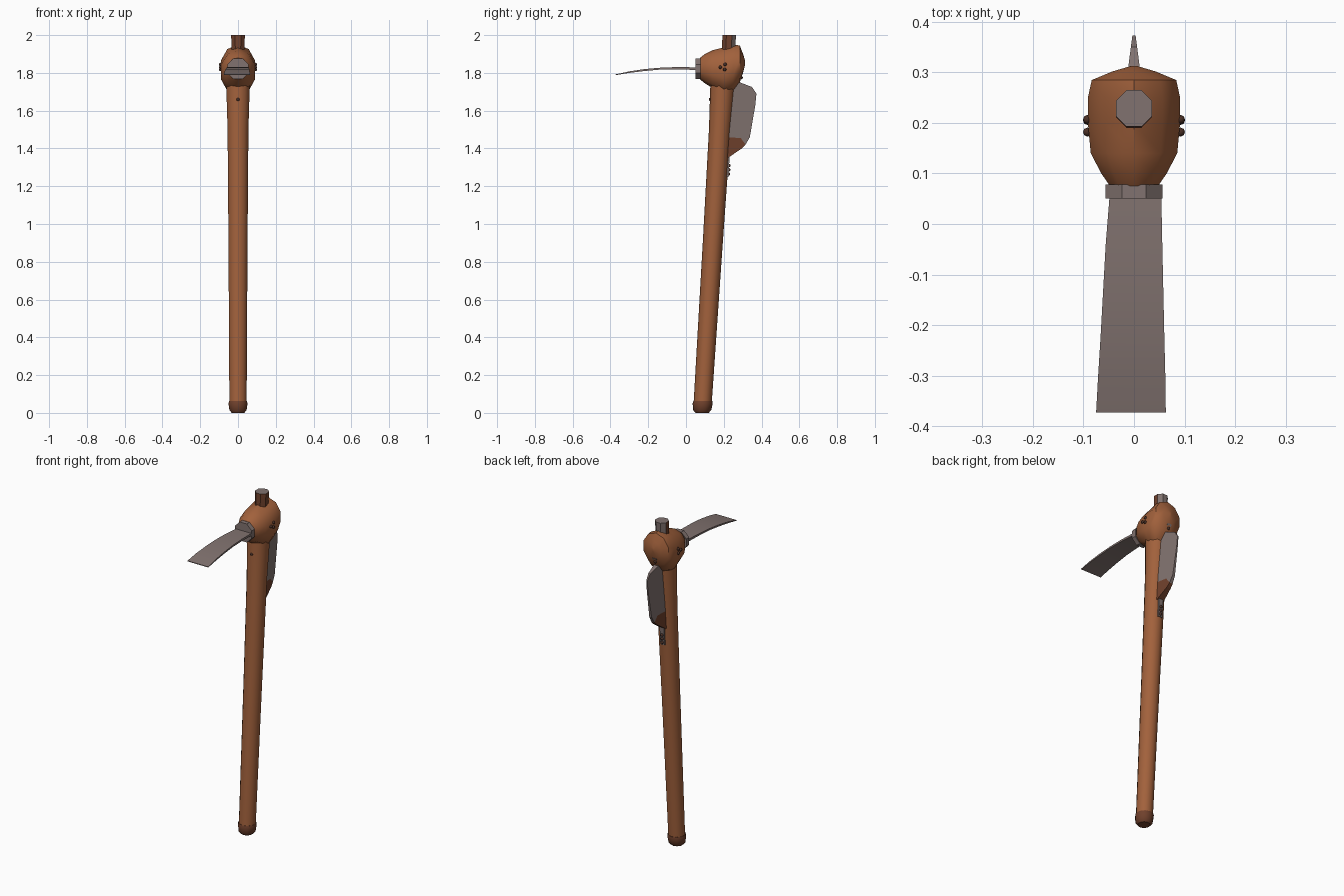
import bpy, bmesh, math
from mathutils import Vector

if "Cube" in bpy.data.objects:
    bpy.data.objects.remove(bpy.data.objects["Cube"])


def material(name, rgb):
    m = bpy.data.materials.new(name)
    m.diffuse_color = (*rgb, 1)
    m.use_nodes = True
    m.node_tree.nodes["Principled BSDF"].inputs["Base Color"].default_value = m.diffuse_color
    return m


WOOD = material("wood brown", (0.36, 0.12, 0.045))
DARK = material("dark wood", (0.16, 0.052, 0.025))
STEEL = material("dull steel", (0.22, 0.17, 0.16))
RIVET = material("rivet brown", (0.07, 0.03, 0.02))


def finish(name, bm, *mats, smooth=None):
    bmesh.ops.recalc_face_normals(bm, faces=bm.faces[:])
    me = bpy.data.meshes.new(name)
    bm.to_mesh(me)
    bm.free()
    ob = bpy.data.objects.new(name, me)
    bpy.context.collection.objects.link(ob)
    for m in mats:
        me.materials.append(m)
    if smooth:
        bpy.ops.object.select_all(action='DESELECT')
        ob.select_set(True)
        bpy.context.view_layer.objects.active = ob
        bpy.ops.object.shade_smooth_by_angle(angle=math.radians(smooth))
    return ob


def loft(rings):
    """Join closed rings of points and cap both ends."""
    bm = bmesh.new()
    vs = [[bm.verts.new(p) for p in r] for r in rings]
    n = len(vs[0])
    for a, b in zip(vs, vs[1:]):
        for i in range(n):
            bm.faces.new((a[i], a[(i + 1) % n], b[(i + 1) % n], b[i]))
    bm.faces.new(vs[0])
    bm.faces.new(vs[-1])
    return bm


def angles(n):
    return [2 * math.pi * (i + 0.5) / n for i in range(n)]


def ring_z(y, z, r, n=10):
    return [(r * math.cos(a), y + r * math.sin(a), z) for a in angles(n)]


def ring_y(y, z0, z1, rx, n=10):
    c, h = (z0 + z1) / 2, (z1 - z0) / 2
    return [(rx * math.cos(a), y, c + h * math.sin(a)) for a in angles(n)]


def axis(z):
    return 0.085 + 0.063 * z


# Leaning handle with a dark end cap
finish("handle", loft([ring_z(axis(z), z, r) for z, r in
                       ((0.05, 0.048), (0.9, 0.053), (1.5, 0.058), (1.72, 0.065), (1.85, 0.07))]),
       WOOD, smooth=40)
finish("end_cap", loft([ring_z(axis(z), z, r) for z, r in
                        ((0, 0.035), (0.015, 0.048), (0.05, 0.053), (0.062, 0.05))]),
       DARK, smooth=40)

# Swollen head, lofted from the blade socket to the back
finish("head", loft([ring_y(*s) for s in (
    (0.075, 1.765, 1.88, 0.05), (0.10, 1.745, 1.90, 0.068), (0.14, 1.72, 1.92, 0.09),
    (0.20, 1.68, 1.935, 0.096), (0.25, 1.70, 1.95, 0.096), (0.285, 1.75, 1.945, 0.088),
    (0.302, 1.80, 1.90, 0.045), (0.313, 1.845, 1.865, 0.006))]), WOOD, smooth=40)

# Peg on top: steel with a dark front
bm = loft([ring_z(0.222, 1.88, 0.037, 8), ring_z(0.229, 2.0, 0.039, 8)])
bmesh.ops.recalc_face_normals(bm, faces=bm.faces[:])
bm.normal_update()
for f in bm.faces:
    f.material_index = int(f.normal.y < 0.2 and f.normal.z < 0.5)
finish("top_peg", bm, STEEL, DARK)

# Collar round the front blade
finish("blade_collar", loft([ring_y(y, 1.762, 1.882, 0.061, 8) for y in (0.05, 0.078)]), STEEL)

# Thin curved front blade: y, z, left, right, half thickness
sections = [(0.06, 1.822, -0.048, 0.054, 0.007), (-0.04, 1.825, -0.056, 0.056, 0.006),
            (-0.13, 1.823, -0.061, 0.058, 0.005), (-0.22, 1.815, -0.066, 0.060, 0.005),
            (-0.30, 1.804, -0.071, 0.062, 0.004), (-0.373, 1.790, -0.075, 0.063, 0.002)]
finish("front_blade", loft([[(l, y, z - t), (r, y, z - t), (r, y, z + t), (l, y, z + t)]
                            for y, z, l, r, t in sections]), STEEL, smooth=30)


# Back blade: wedge plates thinning towards the outer edge
def wedge(name, outline, mat):
    def t(y):
        return 0.003 + 0.13 * max(0.375 - y, 0)
    finish(name, loft([[(s * t(y), y, z) for y, z in outline] for s in (-1, 1)]), mat)


wedge("back_blade", [(0.20, 1.76), (0.285, 1.75), (0.35, 1.725), (0.373, 1.69), (0.367, 1.63),
                     (0.338, 1.46), (0.315, 1.42), (0.29, 1.455), (0.20, 1.46)], STEEL)
wedge("back_blade_heel", [(0.20, 1.46), (0.29, 1.455), (0.315, 1.42), (0.295, 1.40),
                          (0.225, 1.352), (0.20, 1.352)], DARK)

# Steel strap holding the back blade
strap = []
for z, y in ((1.25, 0.224), (1.5, 0.241), (1.72, 0.263), (1.80, 0.303)):
    strap.append([(-0.014, y - 0.03, z), (0.014, y - 0.03, z), (0.014, y, z), (-0.014, y, z)])
finish("back_strap", loft(strap), STEEL)


# Rivets: head sides, strap and front of the handle
def rivet(name, p, r=0.009):
    bm = bmesh.new()
    bmesh.ops.create_uvsphere(bm, u_segments=8, v_segments=6, radius=r)
    bmesh.ops.translate(bm, verts=bm.verts[:], vec=Vector(p))
    finish(name, bm, RIVET, smooth=60)


for side in (-1, 1):
    for y, z in ((0.182, 1.83), (0.207, 1.845), (0.205, 1.818)):
        rivet("side_rivet", (side * 0.092, y, z))
for z, y in ((1.265, 0.225), (1.287, 0.227), (1.31, 0.228), (1.775, 0.292)):
    rivet("strap_rivet", (0, y, z))
rivet("front_rivet", (0, axis(1.66) - 0.06, 1.66))
